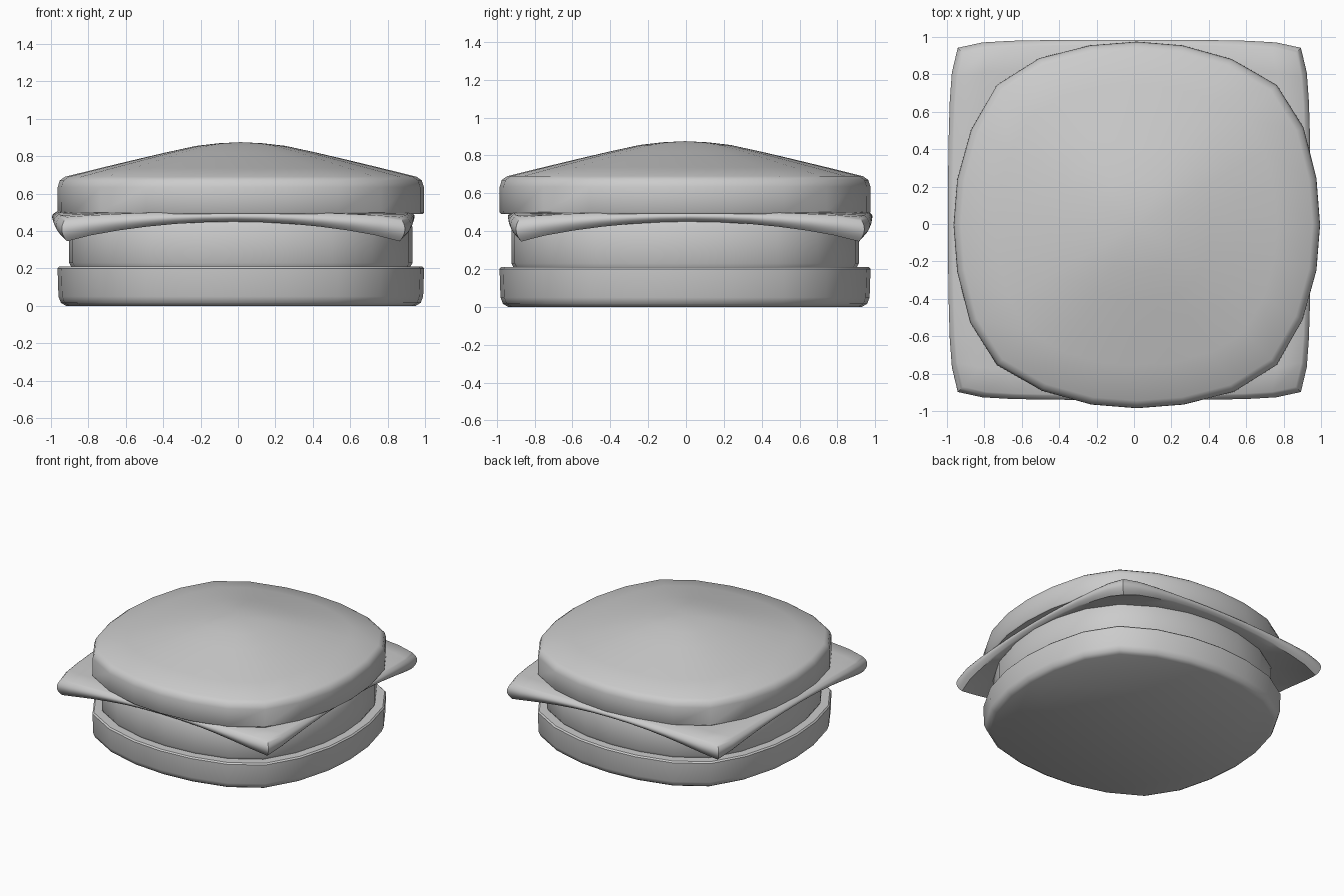
import bpy, bmesh, math

if "Cube" in bpy.data.objects:
    bpy.data.objects.remove(bpy.data.objects["Cube"])

# One quarter of the squarish round outline, by 15 degree steps
OUTLINE = [(1, 0), (.98, .256), (.91, .532), (.764, .764), (.518, .905), (.248, .98)]


def ring_points():
    pts = list(OUTLINE)
    for _ in range(3):
        pts += [(-y, x) for x, y in pts[-6:]]
    return pts


def finish(bm, name, angle):
    bmesh.ops.recalc_face_normals(bm, faces=bm.faces)
    mesh = bpy.data.meshes.new(name)
    bm.to_mesh(mesh)
    bm.free()
    ob = bpy.data.objects.new(name, mesh)
    bpy.context.collection.objects.link(ob)
    bpy.ops.object.select_all(action='DESELECT')
    ob.select_set(True)
    bpy.context.view_layer.objects.active = ob
    bpy.ops.object.shade_smooth_by_angle(angle=math.radians(angle))
    return ob


def layer(name, profile, apex=None, cx=.015, cy=-.005):
    """Loft the outline through (radius, z) pairs, with flat ends or a domed apex."""
    bm = bmesh.new()
    rings = [[bm.verts.new((cx + r * x, cy + r * y, z)) for x, y in ring_points()]
             for r, z in profile]
    n = len(rings[0])
    for a, b in zip(rings, rings[1:]):
        for i in range(n):
            j = (i + 1) % n
            bm.faces.new((a[i], a[j], b[j], b[i]))
    bm.faces.new(rings[0][::-1])
    if apex is None:
        bm.faces.new(rings[-1])
    else:
        tip = bm.verts.new((cx, cy, apex))
        for i in range(n):
            bm.faces.new((rings[-1][i], rings[-1][(i + 1) % n], tip))
    return finish(bm, name, 40)


# Bread and filling
layer("bottom_bun", [(.935, 0), (.962, .016), (.975, .05), (.98, .2), (.97, .21)])
layer("patty", [(.905, .205), (.918, .23), (.918, .42), (.9, .46)])
layer("top_bun", [(.972, .49), (.98, .5), (.979, .635), (.968, .67), (.94, .69),
                  (.75, .737), (.55, .785), (.4, .82), (.24, .855), (.12, .869)], apex=.875)

# Cheese slice with drooping, clipped corners
bm = bmesh.new()
bmesh.ops.create_cube(bm, size=2)
bmesh.ops.subdivide_edges(bm, edges=bm.edges[:], cuts=11, use_grid_fill=True)
inner = [v for v in bm.verts if max(map(abs, v.co)) < .99]
bmesh.ops.delete(bm, geom=inner, context='VERTS')
for v in bm.verts:
    u, w, h = v.co
    corner = (u * w) ** 2
    edge = max(abs(u), abs(w))
    top = .505 - .03 * corner
    bottom = .45 - .105 * corner
    inset = 1 - .03 * h * h * edge ** 8
    clip = 1 - .035 * (abs(u * w)) ** 8
    v.co = (-.025 + .97 * u * inset * clip * (1 - .02 * w * w),
            .022 + .963 * w * inset * clip * (1 - .01 * u * u),
            bottom + (top - bottom) * (h + 1) / 2)
finish(bm, "cheese_slice", 40)
